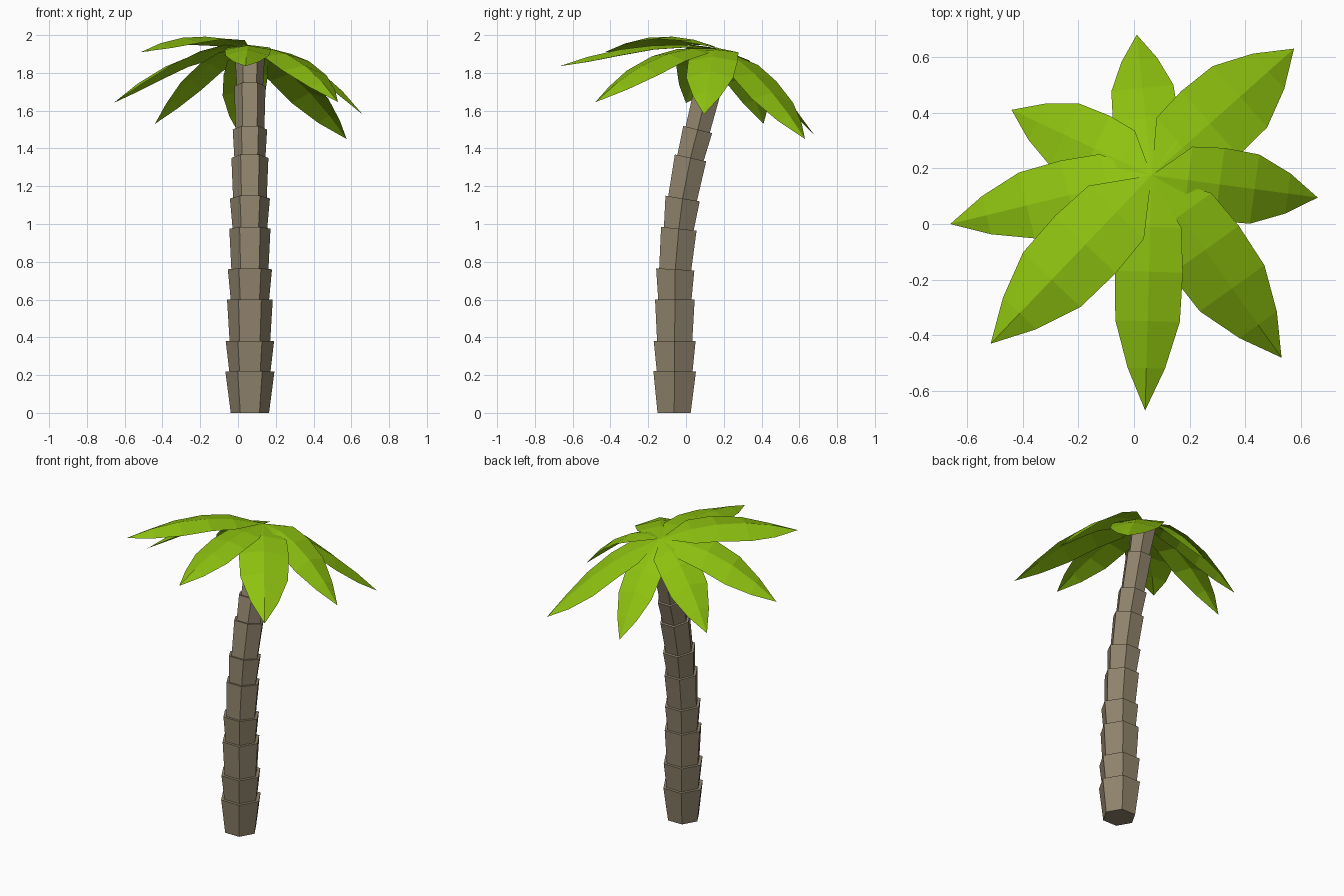
import bpy, bmesh
from math import cos, sin, pi, atan2
from mathutils import Vector, Matrix

if "Cube" in bpy.data.objects:
    bpy.data.objects.remove(bpy.data.objects["Cube"])


def material(name, color):
    m = bpy.data.materials.new(name)
    m.diffuse_color = color
    m.use_nodes = True
    m.node_tree.nodes["Principled BSDF"].inputs["Base Color"].default_value = m.diffuse_color
    return m


def finish(name, bm, mat):
    bmesh.ops.recalc_face_normals(bm, faces=bm.faces)
    me = bpy.data.meshes.new(name)
    bm.to_mesh(me)
    bm.free()
    me.materials.append(mat)
    ob = bpy.data.objects.new(name, me)
    bpy.context.collection.objects.link(ob)
    return ob


bark = material("bark", (0.28, 0.23, 0.15, 1))
green = material("leaf_green", (0.27, 0.54, 0.005, 1))

# Trunk: flared hexagonal segments stacked along a leaning path
# each ring: height, y centre, flared radius
TX = 0.063
rings = [(0, -0.063, 0.13), (0.22, -0.06, 0.13), (0.38, -0.06, 0.128),
         (0.60, -0.059, 0.121), (0.76, -0.057, 0.117), (0.975, -0.038, 0.109),
         (1.135, -0.018, 0.106), (1.35, 0.024, 0.098), (1.5, 0.062, 0.091),
         (1.73, 0.12, 0.083), (1.91, 0.167, 0.08)]


def hexagon(bm, i, radius):
    z, y, _ = rings[i]
    a, b = rings[max(i - 1, 0)], rings[min(i + 1, len(rings) - 1)]
    tilt = Matrix.Rotation(-atan2(b[1] - a[1], b[0] - a[0]) if i else 0, 3, 'X')
    return [bm.verts.new(Vector((TX, y, z)) + tilt @ Vector(
        (radius * cos(k * pi / 3), radius * sin(k * pi / 3), 0))) for k in range(6)]


for i in range(len(rings) - 1):
    bm = bmesh.new()
    low = hexagon(bm, i, rings[i][2] * (0.78 if i == 0 else 0.84))
    top = hexagon(bm, i + 1, rings[i + 1][2])
    for k in range(6):
        n = (k + 1) % 6
        bm.faces.new((low[k], low[n], top[n], top[k]))
    bm.faces.new(low[::-1])
    bm.faces.new(top)
    finish(f"trunk_segment_{i + 1}", bm, bark)

# Leaves: creased drooping blades sharing the crown point
crown = Vector((TX, 0.175, 1.93))
# along the blade: position, relative width, crease depth
blade = [(0.22, 0.92, 0.12), (0.41, 1.0, 0.18), (0.62, 0.95, 0.28), (0.82, 0.55, 0.4)]
# tip x, y, z, starting slope, half width, backward tilt
leaves = [(0.01, 0.68, 1.47, -0.18, 0.118, 0), (0.575, 0.63, 1.45, -0.22, 0.155, 0.1),
          (0.66, 0.095, 1.58, 0.06, 0.132, 0), (0.53, -0.48, 1.645, 0.08, 0.15, 0.15),
          (0.04, -0.67, 1.835, 0.13, 0.122, 0), (-0.515, -0.43, 1.91, 0.27, 0.15, 0.15),
          (-0.66, 0.0, 1.64, 0.06, 0.128, 0.33), (-0.44, 0.41, 1.53, -0.05, 0.13, 0.2)]

for i, (x, y, z, slope, width, tilt) in enumerate(leaves):
    bm = bmesh.new()
    flat = Vector((x - crown.x, y - crown.y, 0))
    side = Vector((-flat.y, flat.x, 0)).normalized()
    side.z = -tilt * side.y

    def rib(t):
        drop = z - crown.z - slope
        return crown + flat * t + Vector((0, 0, slope * t + drop * t * t))

    base, tip = bm.verts.new(crown), bm.verts.new(rib(1))
    mid = [bm.verts.new(rib(t)) for t, w, c in blade]
    for s in (1, -1):
        edge = [bm.verts.new(rib(t) + side * (s * w * width)
                             - Vector((0, 0, c * w * width))) for t, w, c in blade]
        bm.faces.new((base, mid[0], edge[0])[::s])
        for k in range(3):
            bm.faces.new((mid[k], mid[k + 1], edge[k + 1], edge[k])[::s])
        bm.faces.new((mid[3], tip, edge[3])[::s])
    ob = finish(f"palm_leaf_{i + 1}", bm, green)
    # make the blade face upward
    if sum(p.normal.z for p in ob.data.polygons) < 0:
        ob.data.flip_normals()
